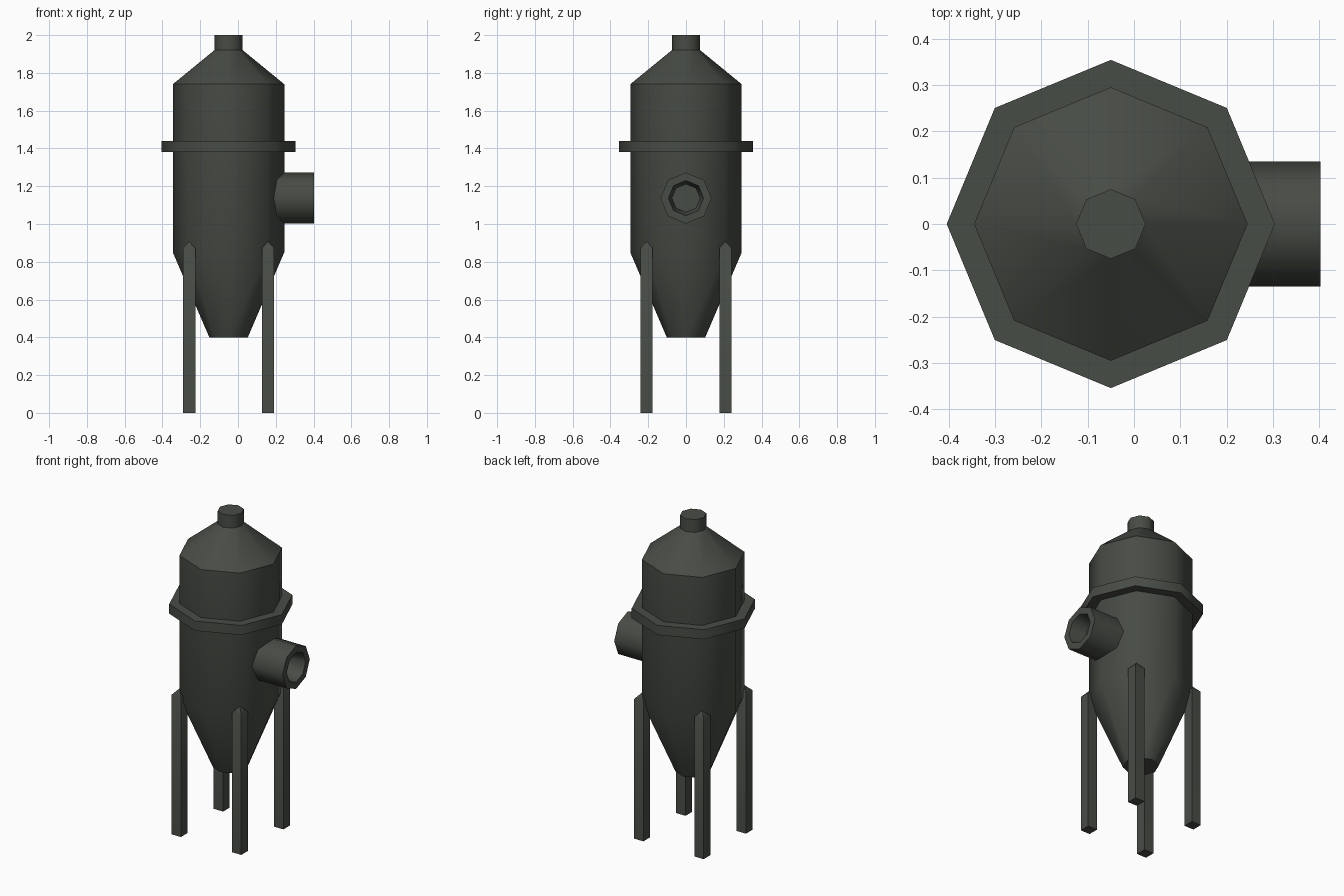
import bpy, bmesh, math
from mathutils import Matrix

if "Cube" in bpy.data.objects:
    bpy.data.objects.remove(bpy.data.objects["Cube"])

AXIS_X = -0.05  # vertical axis of the vessel

metal = bpy.data.materials.new("dark green grey metal")
metal.diffuse_color = (0.064, 0.072, 0.059, 1)
metal.use_nodes = True
metal.node_tree.nodes["Principled BSDF"].inputs["Base Color"].default_value = metal.diffuse_color


def lathe(name, profile, sides=8, turn=0.0, matrix=Matrix()):
    """Closed solid from (radius, z) rings; radius 0 makes a point."""
    bm = bmesh.new()
    rings = []
    for r, z in profile:
        if r == 0:
            rings.append([bm.verts.new((0, 0, z))] * sides)
        else:
            rings.append([bm.verts.new((r * math.cos(turn + 2 * math.pi * i / sides),
                                        r * math.sin(turn + 2 * math.pi * i / sides), z))
                          for i in range(sides)])
    for a, b in zip(rings, rings[1:]):
        for i in range(sides):
            j = (i + 1) % sides
            quad = list(dict.fromkeys([a[i], a[j], b[j], b[i]]))
            bm.faces.new(quad)
    for ring in (rings[0], rings[-1]):
        if len(set(ring)) > 2:
            bm.faces.new(ring)
    bmesh.ops.recalc_face_normals(bm, faces=bm.faces)
    bm.transform(matrix)
    mesh = bpy.data.meshes.new(name)
    bm.to_mesh(mesh)
    bm.free()
    mesh.materials.append(metal)
    for p in mesh.polygons:
        p.use_smooth = True
    mesh.set_sharp_from_angle(angle=math.radians(47))
    obj = bpy.data.objects.new(name, mesh)
    bpy.context.collection.objects.link(obj)
    return obj


centre = Matrix.Translation((AXIS_X, 0, 0))

# Vessel: hopper, cylinder, cone roof and neck
lathe("vessel", [(0.102, 0.40), (0.295, 0.85), (0.295, 1.74),
                 (0.075, 1.92), (0.075, 2.0)], matrix=centre)

# Flange ring
lathe("flange", [(0.354, 1.38), (0.354, 1.44)], matrix=centre)

# Side inlet pipe with recessed mouth
inlet = Matrix.Translation((0, 0, 1.137)) @ Matrix.Rotation(math.pi / 2, 4, 'Y')
lathe("inlet_pipe", [(0.135, 0.10), (0.135, 0.402), (0.093, 0.402), (0.075, 0.30)],
      matrix=inlet)

# Four square legs with pointed tops, on the diagonal corners
for sx, nx in ((-1, "left"), (1, "right")):
    for sy, ny in ((-1, "front"), (1, "back")):
        spot = Matrix.Translation((AXIS_X + sx * 0.2086, sy * 0.2086, 0))
        lathe(f"{ny}_{nx}_leg", [(0.046, 0), (0.046, 0.872), (0, 0.908)],
              sides=4, turn=math.pi / 4, matrix=spot)
